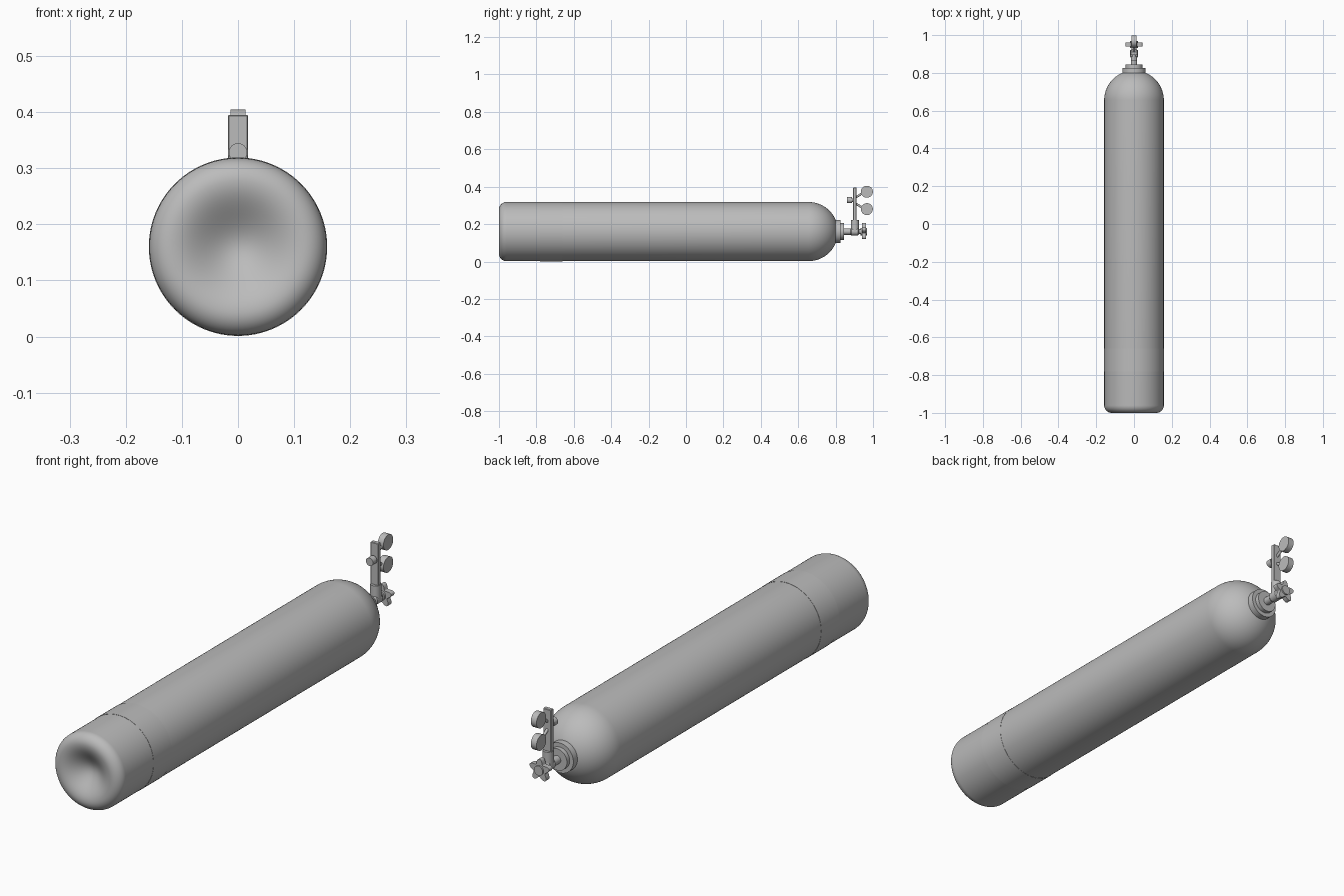
import bpy
import bmesh
import math
from mathutils import Vector, Matrix

cube = bpy.data.objects.get("Cube")
if cube:
    bpy.data.objects.remove(cube, do_unlink=True)

AXIS_Z = 0.16      # height of the bottle axis
R = 0.158          # bottle radius
POST_Y = 0.903

steel = bpy.data.materials.new("grey steel")
steel.use_nodes = True
grey = (0.5, 0.5, 0.5, 1)
steel.diffuse_color = grey
steel.node_tree.nodes["Principled BSDF"].inputs["Base Color"].default_value = grey


def finish(name, bm, angle=35):
    bmesh.ops.recalc_face_normals(bm, faces=bm.faces)
    mesh = bpy.data.meshes.new(name)
    bm.to_mesh(mesh)
    bm.free()
    obj = bpy.data.objects.new(name, mesh)
    bpy.context.collection.objects.link(obj)
    mesh.materials.append(steel)
    bpy.ops.object.select_all(action="DESELECT")
    obj.select_set(True)
    bpy.context.view_layer.objects.active = obj
    bpy.ops.object.shade_smooth_by_angle(angle=math.radians(angle))
    return obj


def lathe(name, profile, steps=96):
    """Spin (radius, y) points around the bottle axis."""
    bm = bmesh.new()
    verts = [bm.verts.new((r, y, AXIS_Z)) for r, y in profile]
    edges = [bm.edges.new(pair) for pair in zip(verts, verts[1:])]
    bmesh.ops.spin(bm, geom=verts + edges, cent=(0, 0, AXIS_Z), axis=(0, 1, 0),
                   angle=math.tau, steps=steps, use_merge=True)
    bmesh.ops.remove_doubles(bm, verts=bm.verts, dist=1e-5)
    return finish(name, bm)


def rod(name, start, end, radius, sides=32):
    start, end = Vector(start), Vector(end)
    span = end - start
    turn = span.to_track_quat("Z", "Y").to_matrix().to_4x4()
    bm = bmesh.new()
    bmesh.ops.create_cone(bm, cap_ends=True, segments=sides, radius1=radius,
                          radius2=radius, depth=span.length,
                          matrix=Matrix.Translation((start + end) / 2) @ turn)
    return finish(name, bm)


def arc(cr, cy, rad, a0, a1, n):
    angles = [math.radians(a0 + (a1 - a0) * i / n) for i in range(n + 1)]
    return [(cr + rad * math.cos(a), cy + rad * math.sin(a)) for a in angles]


# Bottle: dished base, rounded foot, straight wall, domed shoulder
dish = [(0.118 * i / 16, -0.972 + 0.024 * math.cos(math.pi * i / 16))
        for i in range(16)]
foot = arc(0.118, -0.96, 0.04, -90, 0, 10)
dish = [(r, -0.976 + 0.024 * math.cos(math.pi * r / 0.118)) for r, _ in dish]
dome = arc(0, 0.655, R, 0, 68, 20)
lathe("bottle", dish + foot + dome + [(0, dome[-1][1])])

# Thin label band around the wall
lathe("label_band", [(R, -0.78), (R + 0.001, -0.78),
                     (R + 0.001, -0.66), (R, -0.66)])

# Stepped neck collar and valve stem
lathe("neck_collar", [(0, 0.79), (0.062, 0.79), (0.062, 0.827), (0.045, 0.827),
                      (0.045, 0.845), (0, 0.845)], 48)
lathe("valve_stem", [(0, 0.84), (0.017, 0.84), (0.017, 0.88), (0.021, 0.885),
                     (0.021, 0.92), (0.013, 0.925), (0.013, 0.932),
                     (0.02, 0.932), (0.02, 0.968), (0, 0.968)], 32)

# Five-lobed hand wheel
bm = bmesh.new()
ring = []
for i in range(80):
    a = math.tau * i / 80
    r = 0.037 + 0.01 * math.cos(5 * a)
    ring.append(bm.verts.new((r * math.sin(a), 0.94, AXIS_Z + r * math.cos(a))))
face = bm.faces.new(ring)
top = bmesh.ops.extrude_face_region(bm, geom=[face])["geom"]
bmesh.ops.translate(bm, vec=(0, 0.022, 0),
                    verts=[g for g in top if isinstance(g, bmesh.types.BMVert)])
finish("hand_wheel", bm)

# Regulator post on its round socket
rod("post_socket", (0, POST_Y, AXIS_Z), (0, POST_Y, 0.222), 0.021)
bm = bmesh.new()
bmesh.ops.create_cube(bm, size=1, matrix=Matrix.Translation((0, POST_Y, 0.3))
                      @ Matrix.Diagonal((0.036, 0.018, 0.19, 1)))
bmesh.ops.bevel(bm, geom=bm.edges[:], offset=0.002, segments=1, affect="EDGES")
finish("regulator_post", bm, 20)

# Front adjusting knob
rod("adjusting_knob_shaft", (0, 0.878, 0.328), (0, POST_Y, 0.328), 0.01)
rod("adjusting_knob", (0, 0.862, 0.328), (0, 0.888, 0.328), 0.0165)

# Two gauges on slanted arms
for name, z, root in (("upper", 0.373, 0.34), ("lower", 0.28, 0.313)):
    rod(name + "_gauge_arm", (0, POST_Y, root), (0, 0.955, z), 0.006, 16)
    rod(name + "_gauge", (-0.013, 0.967, z), (0.013, 0.967, z), 0.032, 48)
